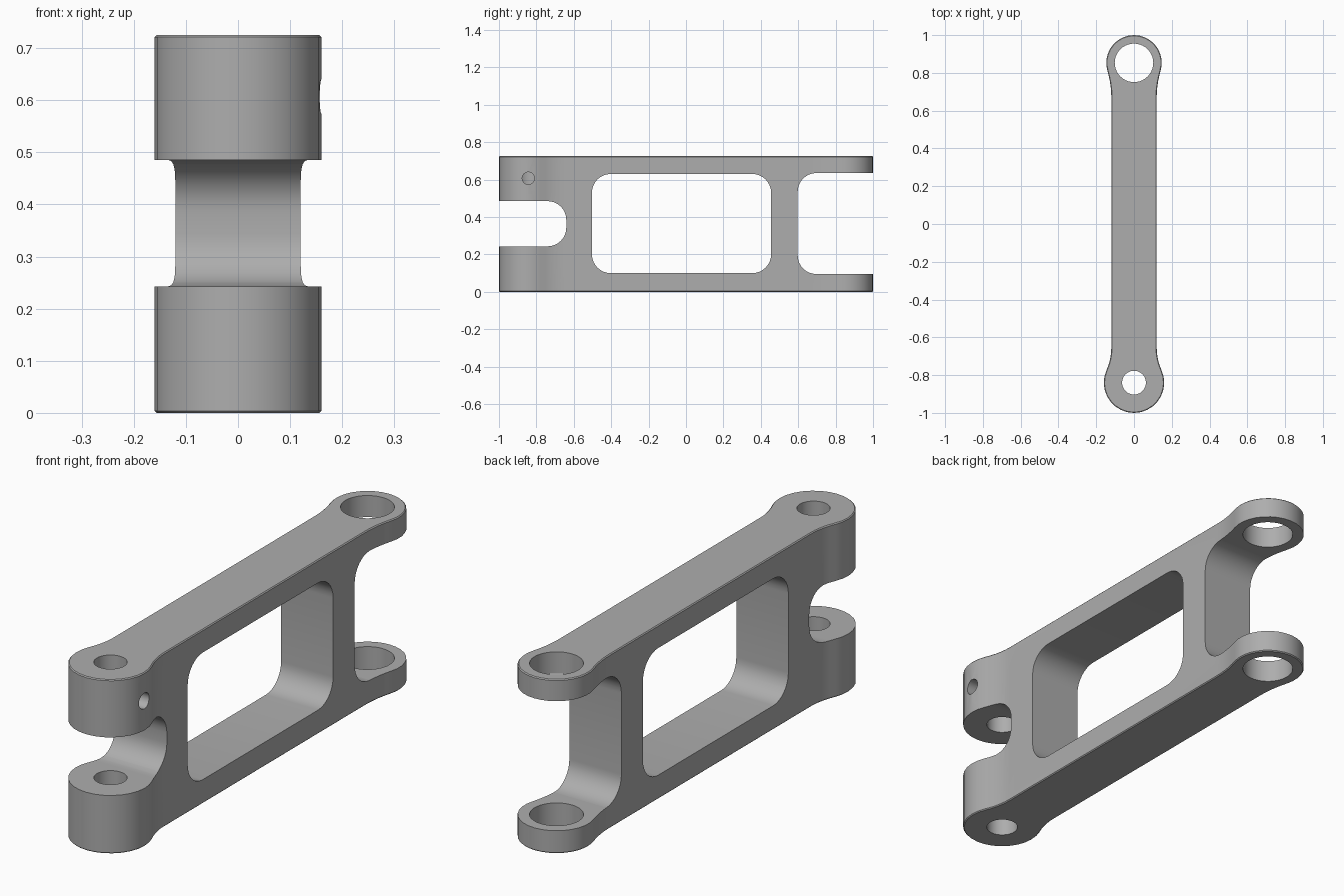
import bpy
import bmesh
from math import sin, cos, pi, sqrt, atan2, radians
from mathutils import Matrix, Vector

if "Cube" in bpy.data.objects:
    bpy.data.objects.remove(bpy.data.objects["Cube"])

HEIGHT, HALF_WIDTH = 0.725, 0.12
FRONT_Y, FRONT_R = -0.84, 0.16
BACK_Y, BACK_R = 0.853, 0.147

steel = bpy.data.materials.new("plain grey metal")
steel.use_nodes = True
steel.diffuse_color = (0.42, 0.42, 0.42, 1)
steel.node_tree.nodes["Principled BSDF"].inputs["Base Color"].default_value = steel.diffuse_color


def arc(cx, cy, r, start, end, steps):
    return [(cx + r * cos(start + (end - start) * i / steps),
             cy + r * sin(start + (end - start) * i / steps)) for i in range(steps + 1)]


def half_end(y, r, fillet, side):
    """Right half of one boss, from its tip to the straight bar, side = -1 front, 1 back."""
    dy = sqrt((r + fillet) ** 2 - (HALF_WIDTH + fillet) ** 2)
    angle = atan2(dy, HALF_WIDTH + fillet)
    boss = arc(0, 0, r, pi / 2, -angle, 9)
    blend = arc(HALF_WIDTH + fillet, -dy, fillet, pi - angle, pi, 5)
    return [(px, y + side * py) for px, py in boss + blend[1:]]


def rounded_rect(y0, y1, z0, z1, r, steps=8):
    corners = [(y1 - r, z1 - r), (y0 + r, z1 - r), (y0 + r, z0 + r), (y1 - r, z0 + r)]
    return [p for i, (cy, cz) in enumerate(corners)
            for p in arc(cy, cz, r, i * pi / 2, (i + 1) * pi / 2, steps)]


def prism(name, outline, depth, matrix=Matrix(), chamfer=0):
    """Extrude a flat outline along local z and place it with a matrix."""
    bm = bmesh.new()
    face = bm.faces.new([bm.verts.new((x, y, 0)) for x, y in outline])
    top = bmesh.ops.extrude_face_region(bm, geom=[face])["geom"]
    bmesh.ops.translate(bm, verts=[v for v in top if isinstance(v, bmesh.types.BMVert)],
                        vec=(0, 0, depth))
    bmesh.ops.recalc_face_normals(bm, faces=bm.faces)
    if chamfer:
        rims = [e for e in bm.edges if abs(e.verts[0].co.z - e.verts[1].co.z) < 1e-6]
        bmesh.ops.bevel(bm, geom=rims, offset=chamfer, segments=1, affect='EDGES')
    bm.transform(matrix)
    mesh = bpy.data.meshes.new(name)
    bm.to_mesh(mesh)
    bm.free()
    mesh.materials.append(steel)
    obj = bpy.data.objects.new(name, mesh)
    bpy.context.collection.objects.link(obj)
    return obj


# Solid link: long bar with a round boss blended in at each end
right = half_end(FRONT_Y, FRONT_R, 0.3, -1) + half_end(BACK_Y, BACK_R, 0.5, 1)[::-1]
left = [(-x, y) for x, y in right[-2:0:-1]]
link = prism("link_body", right + left, HEIGHT, chamfer=0.004)

# Cutters: local x, y, z of side cutters run along world y, z, x
sideways = Matrix(((0, 0, 1, 0), (1, 0, 0, 0), (0, 1, 0, 0), (0, 0, 0, 1)))
through = Matrix.Translation((-0.3, 0, 0)) @ sideways


def circle(x, y, r, steps=40):
    return arc(x, y, r, 0, 2 * pi, steps)[:-1]


below = Matrix.Translation((0, 0, -0.1))
cutters = [
    prism("window_cutter", rounded_rect(-0.503, 0.455, 0.1, 0.63, 0.1), 0.6, through),
    prism("front_slot_cutter", rounded_rect(-1.3, -0.64, 0.243, 0.485, 0.1), 0.6, through),
    prism("back_slot_cutter", rounded_rect(0.597, 1.3, 0.095, 0.635, 0.1), 0.6, through),
    prism("front_bore_cutter", circle(0, FRONT_Y, 0.063), 1, below),
    prism("back_bore_cutter", circle(0, BACK_Y, 0.102), 1, below),
    prism("side_hole_cutter", circle(-0.843, 0.607, 0.033, 24), 0.3, sideways),
]

bpy.ops.object.select_all(action='DESELECT')
link.select_set(True)
bpy.context.view_layer.objects.active = link
for cutter in cutters:
    cut = link.modifiers.new(cutter.name, 'BOOLEAN')
    cut.operation = 'DIFFERENCE'
    cut.solver = 'EXACT'
    cut.object = cutter
    bpy.ops.object.modifier_apply(modifier=cut.name)
    bpy.data.objects.remove(cutter)

bpy.ops.object.shade_smooth_by_angle(angle=radians(30))
